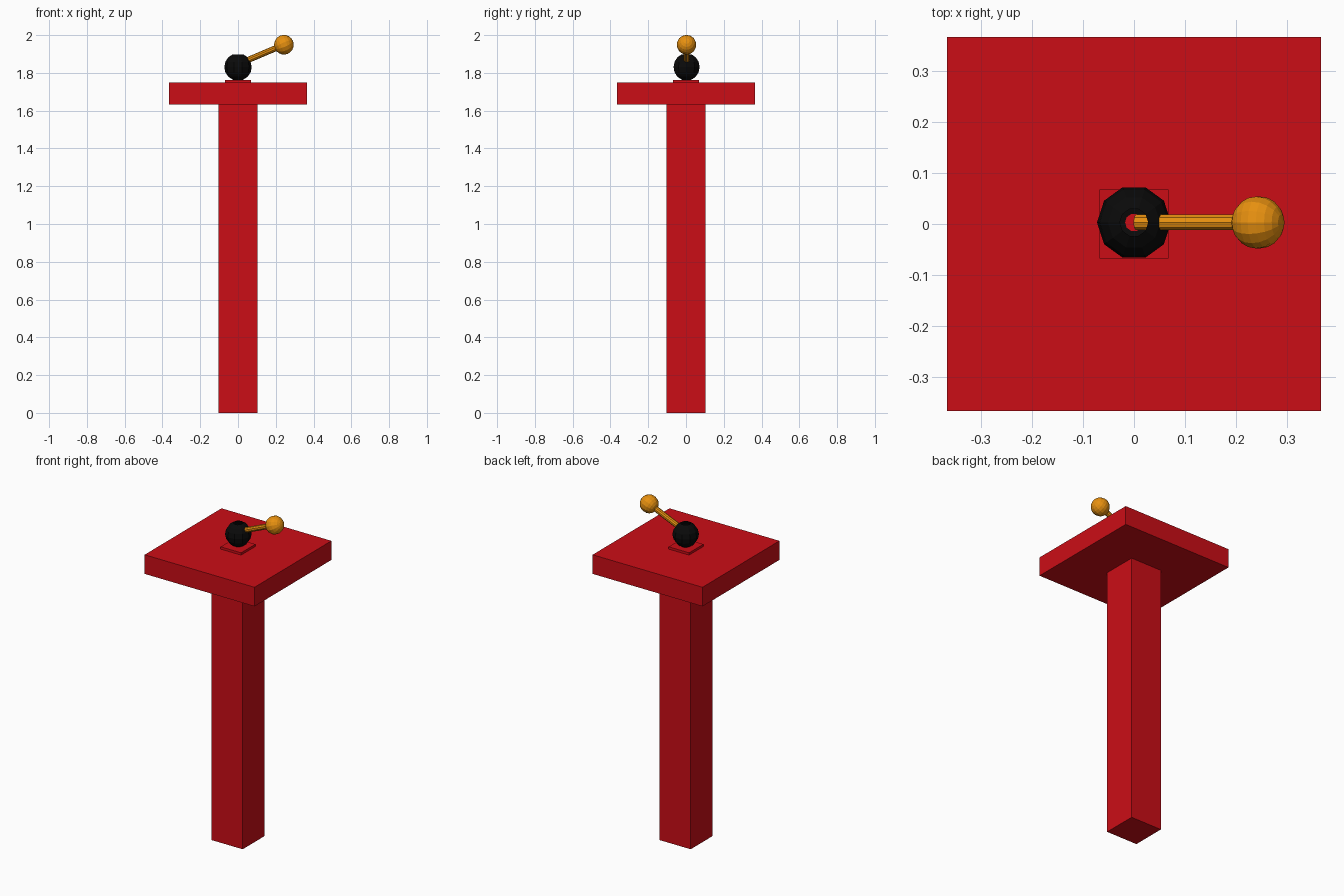
import bpy, bmesh, math
from mathutils import Vector, Matrix

if "Cube" in bpy.data.objects:
    bpy.data.objects.remove(bpy.data.objects["Cube"])


def material(name, rgb):
    m = bpy.data.materials.new(name)
    m.diffuse_color = (*rgb, 1)
    m.use_nodes = True
    m.node_tree.nodes["Principled BSDF"].inputs["Base Color"].default_value = m.diffuse_color
    return m


RED = material("red", (0.6, 0.004, 0.008))
BLACK = material("black", (0.003, 0.003, 0.003))
AMBER = material("amber", (0.8, 0.28, 0.005))


def finish(name, bm, mat):
    me = bpy.data.meshes.new(name)
    bm.to_mesh(me)
    bm.free()
    ob = bpy.data.objects.new(name, me)
    bpy.context.collection.objects.link(ob)
    me.materials.append(mat)
    return ob


def square_block(name, half, z0, z1):
    bm = bmesh.new()
    bmesh.ops.create_cube(bm, size=1, matrix=Matrix.Translation((0, 0, (z0 + z1) / 2))
                          @ Matrix.Diagonal((2 * half, 2 * half, z1 - z0, 1)))
    finish(name, bm, RED)


# Pedestal
square_block("post", 0.104, 0, 1.633)
square_block("top_plate", 0.366, 1.633, 1.748)
square_block("socket_plate", 0.068, 1.748, 1.762)

# Hollow pivot ball, open at the top and with a slot for the lever
Y = 0.003
R = 0.0725
centre = Vector((0, Y, 1.831))
bm = bmesh.new()
bmesh.ops.create_uvsphere(bm, u_segments=10, v_segments=8, radius=R)
bmesh.ops.rotate(bm, verts=bm.verts, matrix=Matrix.Rotation(math.radians(90), 3, 'Z'))
openings = []
for f in bm.faces:
    c = f.calc_center_median()
    slot = c.x > 0 and abs(c.y) < 0.005 and 0.3 * R < c.z < 0.75 * R
    if c.z > 0.9 * R and all(v.co.z > 0.9 * R for v in f.verts) or slot:
        openings.append(f)
bmesh.ops.delete(bm, geom=openings, context='FACES')
bmesh.ops.translate(bm, verts=bm.verts, vec=centre)
finish("pivot_ball", bm, BLACK)

# Tilted lever and its knob
start, end = Vector((0.005, Y, 1.848)), Vector((0.243, Y, 1.949))
tilt = (end - start).to_track_quat('Z', 'Y').to_matrix().to_4x4()
bm = bmesh.new()
bmesh.ops.create_cone(bm, cap_ends=True, segments=10, radius1=0.016, radius2=0.016,
                      depth=(end - start).length,
                      matrix=Matrix.Translation((start + end) / 2) @ tilt)
finish("lever", bm, AMBER)

bm = bmesh.new()
bmesh.ops.create_uvsphere(bm, u_segments=14, v_segments=10, radius=0.052,
                          matrix=Matrix.Translation(end) @ tilt)
finish("knob", bm, AMBER)
